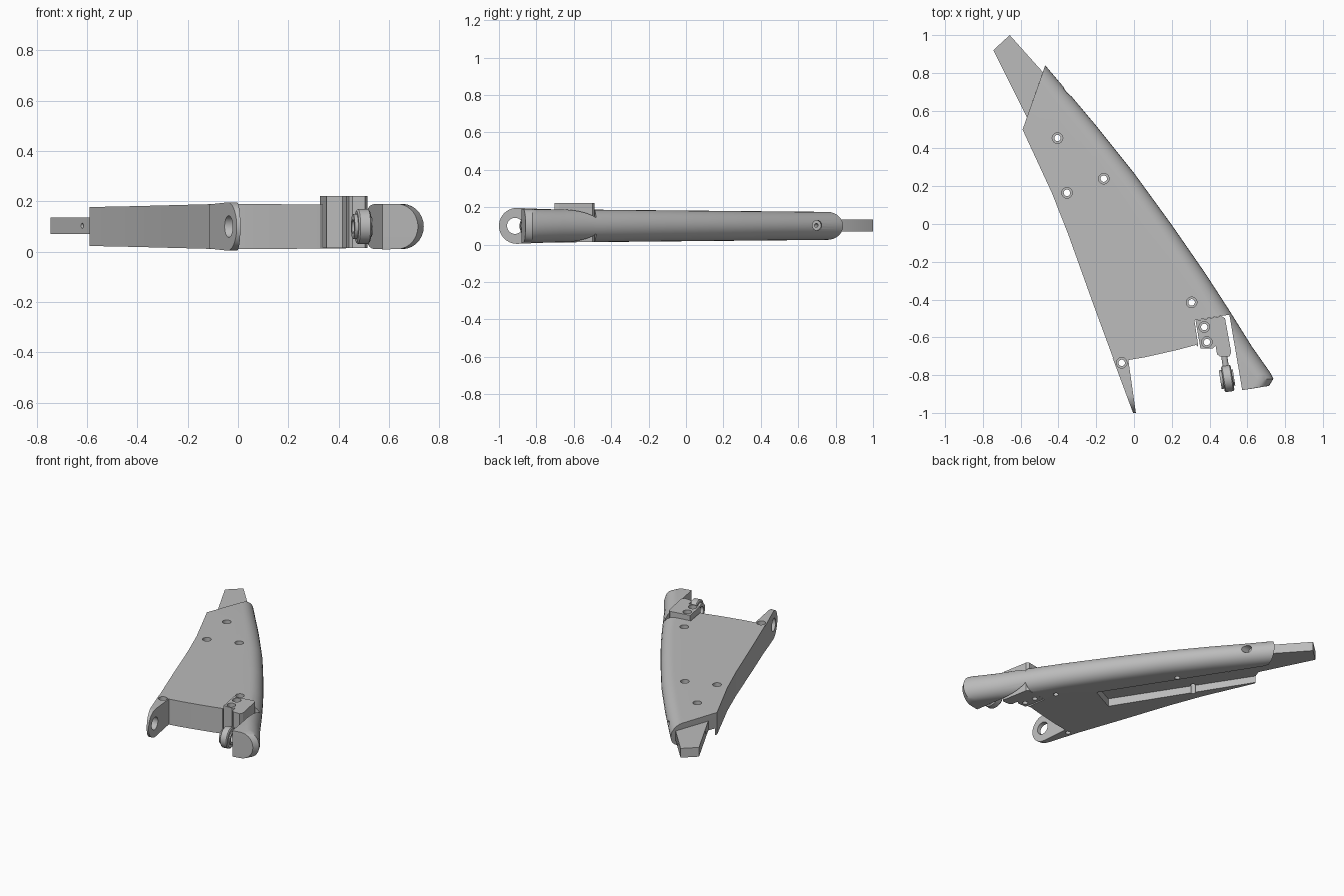
import bpy, bmesh, math
from mathutils import Vector, Matrix

if "Cube" in bpy.data.objects:
    bpy.data.objects.remove(bpy.data.objects["Cube"])

grey = bpy.data.materials.new("plain grey metal")
grey.use_nodes = True
GREY = (0.5, 0.5, 0.5, 1)
grey.diffuse_color = GREY
grey.node_tree.nodes["Principled BSDF"].inputs["Base Color"].default_value = GREY


def finish(name, bm):
    bmesh.ops.recalc_face_normals(bm, faces=bm.faces)
    mesh = bpy.data.meshes.new(name)
    bm.to_mesh(mesh)
    bm.free()
    mesh.materials.append(grey)
    obj = bpy.data.objects.new(name, mesh)
    bpy.context.collection.objects.link(obj)
    return obj


def stack(name, rings):
    """Skin a pile of matching closed outlines and cap both ends."""
    bm = bmesh.new()
    rows = [[bm.verts.new(p) for p in ring] for ring in rings]
    n = len(rows[0])
    for a, b in zip(rows, rows[1:]):
        for i in range(n):
            j = (i + 1) % n
            bm.faces.new((a[i], a[j], b[j], b[i]))
    bm.faces.new(rows[0])
    bm.faces.new(rows[-1])
    return finish(name, bm)


def slab(name, outline, z0, z1):
    return stack(name, [[(x, y, z) for x, y in outline] for z in (z0, z1)])


def rod(name, radius, start, end):
    start, end = Vector(start), Vector(end)
    axis = end - start
    place = Matrix.Translation((start + end) / 2) @ axis.to_track_quat("Z", "Y").to_matrix().to_4x4()
    bm = bmesh.new()
    bmesh.ops.create_cone(bm, cap_ends=True, segments=32, radius1=radius,
                          radius2=radius, depth=axis.length, matrix=place)
    return finish(name, bm)


def revolve(name, profile, place, steps=40):
    """Spin a closed (radius, along-axis) profile about local x."""
    bm = bmesh.new()
    rows = []
    for s in range(steps):
        a = math.tau * s / steps
        rows.append([bm.verts.new(place @ Vector((x, r * math.cos(a), r * math.sin(a))))
                     for r, x in profile])
    n = len(profile)
    for s in range(steps):
        a, b = rows[s], rows[(s + 1) % steps]
        for i in range(n):
            j = (i + 1) % n
            bm.faces.new((a[i], a[j], b[j], b[i]))
    return finish(name, bm)


def cut(obj, cutter):
    mod = obj.modifiers.new("cut", "BOOLEAN")
    mod.operation = "DIFFERENCE"
    mod.solver = "EXACT"
    mod.object = cutter
    bpy.context.view_layer.update()
    bpy.context.view_layer.objects.active = obj
    bpy.ops.object.modifier_apply(modifier=mod.name)


def drop(cutter):
    bpy.data.objects.remove(cutter)


def screw_hole(x, y, top, *parts):
    """Counterbore from above with a narrower through hole."""
    for radius, low in ((0.028, top - 0.05), (0.017, -0.1)):
        c = rod("cutter", radius, (x, y, low), (x, y, 0.4))
        for part in parts:
            cut(part, c)
        drop(c)


# Main plate: rounded leading edge, square elsewhere, thinner to the rear
MID = 0.1
leading = [(-0.47, 0.84), (-0.33, 0.675), (-0.2, 0.52), (0, 0.27), (0.2, -0.005),
           (0.38, -0.265), (0.5, -0.45), (0.625, -0.65), (0.72, -0.785),
           (0.738, -0.82), (0.715, -0.857)]
square = [(0.573, -0.88), (0.33, -0.64), (0.24, -0.664), (0.15, -0.685), (0.06, -0.705),
          (-0.03, -0.72), (-0.105, -0.725), (-0.21, -0.44), (-0.35, -0.05),
          (-0.435, 0.165), (-0.59, 0.5)]
inward = [Vector((-0.34, -0.98))] + [Vector((-0.8, -0.6))] * 7 + [
    Vector((-0.95, -0.25)), Vector((-1, -0.05)), Vector((-0.99, -0.15))]


def half_height(y):
    return 0.082 - 0.0095 * y


def plate_ring(angle):
    inset = 0.085 * (1 - math.cos(angle))
    pts = [Vector(p) + d * inset for p, d in zip(leading, inward)]
    pts += [Vector(p) for p in square]
    return [(p.x, p.y, MID + half_height(p.y) * math.sin(angle)) for p in pts]


STEPS = 14
plate = stack("main_plate", [plate_ring(math.pi * (i / STEPS - 0.5)) for i in range(STEPS + 1)])

# Corner notch for the hinge block, and the tapered channel underneath
notch = slab("cutter", [(0.32, -0.51), (0.505, -0.48), (0.585, -0.95),
                        (0.34, -0.95), (0.338, -0.63)], -0.1, 0.4)
cut(plate, notch)
drop(notch)
channel = slab("cutter", [(-0.05, -0.316), (0.12, -0.23), (-0.49, 0.7),
                          (-0.53, 0.8), (-0.64, 0.6)], -0.1, 0.07)
cut(plate, channel)
drop(channel)

# Rear tongue
tongue = slab("rear_tongue", [(-0.745, 0.92), (-0.658, 1.0), (-0.47, 0.79),
                              (-0.42, 0.6), (-0.53, 0.49)], 0.0705, 0.135)

# Pivot lug: round-ended wedge following the side of the plate
LUG_Y, LUG_R = -0.904, 0.096
side = [(-0.71, MID + 0.088)]
side += [(LUG_Y - LUG_R * math.sin(t), MID + LUG_R * math.cos(t))
         for t in (math.pi * i / 20 for i in range(21))]
side += [(-0.71, MID - 0.088)]
outer = [(-0.005 - 0.372 * (y + 1), y, z) for y, z in side]
inner = [(0.01 - 0.143 * (y + 1), y, z) for y, z in side]
lug = stack("pivot_lug", [outer, inner])
bore = rod("cutter", 0.043, (-0.3, LUG_Y - 0.01, MID), (0.3, LUG_Y - 0.01, MID))
cut(lug, bore)
drop(bore)

# Hinge block in the notch
block = slab("hinge_block", [(0.326, -0.512), (0.465, -0.488), (0.482, -0.5), (0.515, -0.68),
                             (0.505, -0.702), (0.455, -0.702), (0.44, -0.69), (0.432, -0.645),
                             (0.415, -0.66), (0.352, -0.66)], 0.015, 0.222)

# Screw holes
for x, y in ((-0.405, 0.455), (-0.355, 0.165), (-0.16, 0.24), (0.305, -0.415)):
    screw_hole(x, y, MID + half_height(y), plate, tongue)
screw_hole(-0.065, -0.735, MID + half_height(-0.735), plate, lug)
for x, y in ((0.372, -0.545), (0.386, -0.625)):
    screw_hole(x, y, 0.222, block)

# Cross-pin hole at the rear: wide mouth, narrow through the tongue
for radius, start, end in ((0.027, (-0.2, 0.72, 0.103), (-0.4, 0.695, 0.103)),
                           (0.01, (-0.3, 0.71, 0.103), (-0.75, 0.65, 0.103))):
    pin = rod("cutter", radius, start, end)
    cut(plate, pin)
    cut(tongue, pin)
    drop(pin)

# Rod end: threaded stem, eye and bushing
rod("rod_end_stem", 0.016, (0.475, -0.68, MID), (0.488, -0.77, MID))
eye_place = Matrix.Translation((0.496, -0.818, MID)) @ Matrix.Rotation(math.radians(9), 4, "Z")
revolve("rod_end_eye", [(0.07, -0.02), (0.07, 0.02), (0.062, 0.026), (0.04, 0.026),
                        (0.04, -0.026), (0.062, -0.026)], eye_place)
revolve("rod_end_bushing", [(0.05, -0.04), (0.05, -0.02), (0.042, 0.034),
                            (0.028, 0.034), (0.028, -0.04)], eye_place)

# Smooth the round surfaces, keep corners crisp
bpy.ops.object.select_all(action="DESELECT")
for obj in bpy.context.collection.objects:
    if obj.type == "MESH" and obj.data.materials and obj.data.materials[0] == grey:
        obj.select_set(True)
        bpy.context.view_layer.objects.active = obj
bpy.ops.object.shade_smooth_by_angle(angle=math.radians(30))
